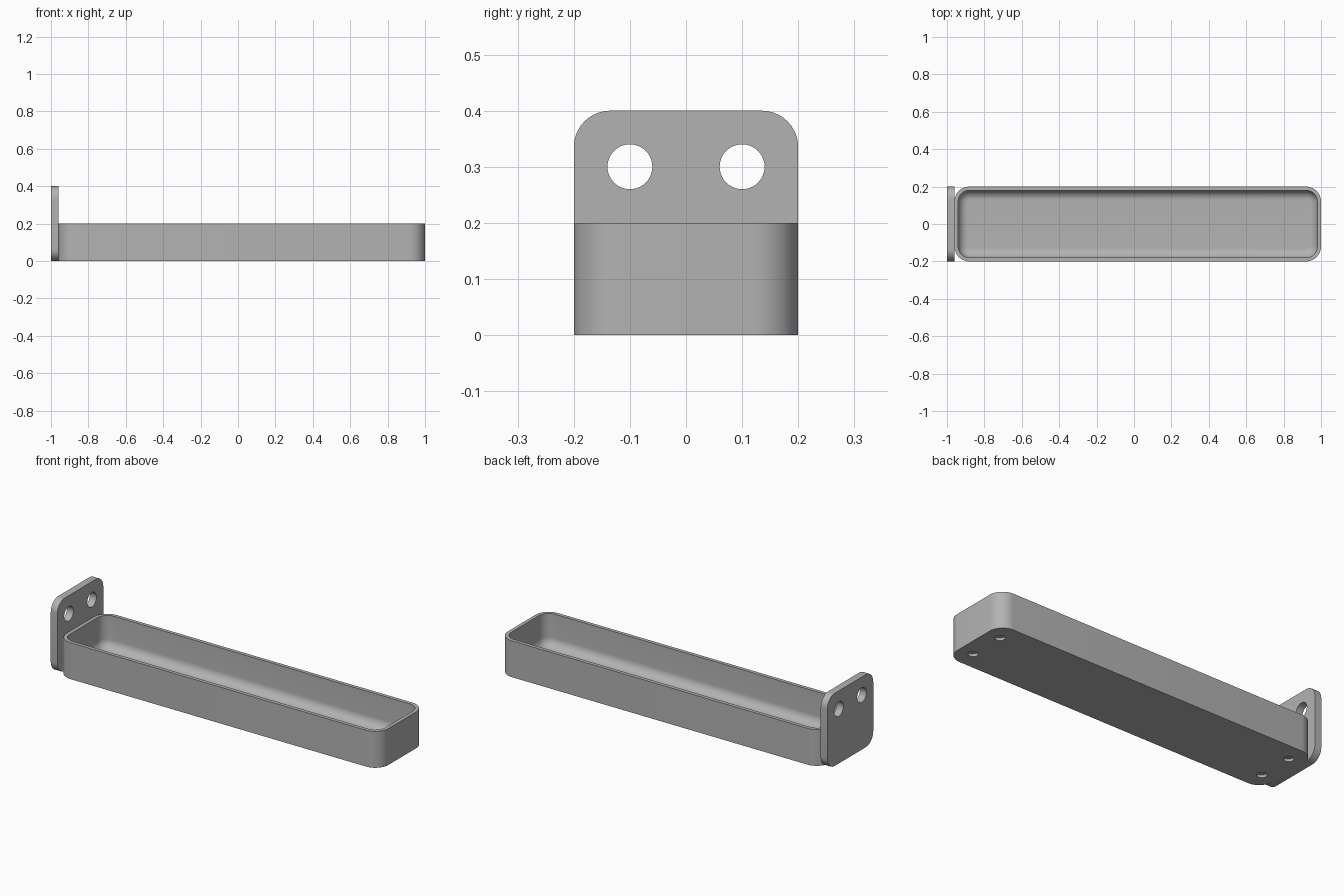
import bpy, bmesh
from math import sin, cos, pi, radians

if "Cube" in bpy.data.objects:
    bpy.data.objects.remove(bpy.data.objects["Cube"])

grey = bpy.data.materials.new("plain grey")
grey.use_nodes = True
grey.diffuse_color = (0.45, 0.45, 0.45, 1)
grey.node_tree.nodes["Principled BSDF"].inputs["Base Color"].default_value = (0.45, 0.45, 0.45, 1)

STEPS = 10


def rounded_rect(half_w, half_h, r):
    """Outline of a rectangle with rounded corners, counter-clockwise."""
    pts = []
    for i, (sx, sy) in enumerate([(1, 1), (-1, 1), (-1, -1), (1, -1)]):
        for k in range(STEPS + 1):
            a = (i + k / STEPS) * pi / 2
            pts.append((sx * (half_w - r) + r * cos(a), sy * (half_h - r) + r * sin(a)))
    return pts


def loft(name, rings):
    """Skin successive rings of points and cap both ends."""
    bm = bmesh.new()
    loops = [[bm.verts.new(p) for p in ring] for ring in rings]
    for a, b in zip(loops, loops[1:]):
        for i in range(len(a)):
            j = (i + 1) % len(a)
            bm.faces.new((a[i], a[j], b[j], b[i]))
    bm.faces.new(loops[0][::-1])
    bm.faces.new(loops[-1])
    bmesh.ops.recalc_face_normals(bm, faces=bm.faces)
    mesh = bpy.data.meshes.new(name)
    bm.to_mesh(mesh)
    bm.free()
    mesh.materials.append(grey)
    obj = bpy.data.objects.new(name, mesh)
    bpy.context.collection.objects.link(obj)
    return obj


def drill(obj, centre, radius, depth, rotation=(0, 0, 0)):
    """Cut a round hole through or into a part."""
    bpy.ops.mesh.primitive_cylinder_add(vertices=40, radius=radius, depth=depth,
                                        location=centre, rotation=rotation)
    cutter = bpy.context.object
    cutter.hide_render = True
    cutter.data.materials.append(grey)
    mod = obj.modifiers.new("hole", "BOOLEAN")
    mod.operation, mod.solver, mod.object = "DIFFERENCE", "EXACT", cutter
    bpy.ops.object.select_all(action="DESELECT")
    bpy.context.view_layer.objects.active = obj
    obj.select_set(True)
    bpy.ops.object.modifier_apply(modifier=mod.name)
    bpy.data.objects.remove(cutter)


# Tray: outer wall, thin rim, inner wall and rounded floor edge
TRAY_X, HALF_L, HALF_W, HEIGHT = 0.02, 0.98, 0.2, 0.2
WALL, FLOOR, FILLET, CORNER = 0.02, 0.02, 0.05, 0.08


def tray_ring(inset, z):
    return [(TRAY_X + x, y, z) for x, y in
            rounded_rect(HALF_L - inset, HALF_W - inset, CORNER - inset)]


rings = [tray_ring(0, 0), tray_ring(0, HEIGHT), tray_ring(WALL, HEIGHT)]
for k in range(STEPS + 1):
    a = k / STEPS * pi / 2
    rings.append(tray_ring(WALL + FILLET * (1 - cos(a)), FLOOR + FILLET * (1 - sin(a))))
tray = loft("tray", rings)

# Blind holes in the underside
for x in (-0.88, 0.92):
    for y in (-0.1, 0.1):
        drill(tray, (x, y, 0), 0.025, 0.03)

# Mounting plate at the end, with two through holes
outline = rounded_rect(0.2, 0.2, 0.065)
plate = loft("mounting_plate", [[(x, y, z + 0.2) for y, z in outline] for x in (-1, -0.96)])
for y in (-0.1, 0.1):
    drill(plate, (-0.98, y, 0.3), 0.04, 0.1, (0, pi / 2, 0))

for obj in (tray, plate):
    bpy.ops.object.select_all(action="DESELECT")
    bpy.context.view_layer.objects.active = obj
    obj.select_set(True)
    bpy.ops.object.shade_smooth_by_angle(angle=radians(35))
